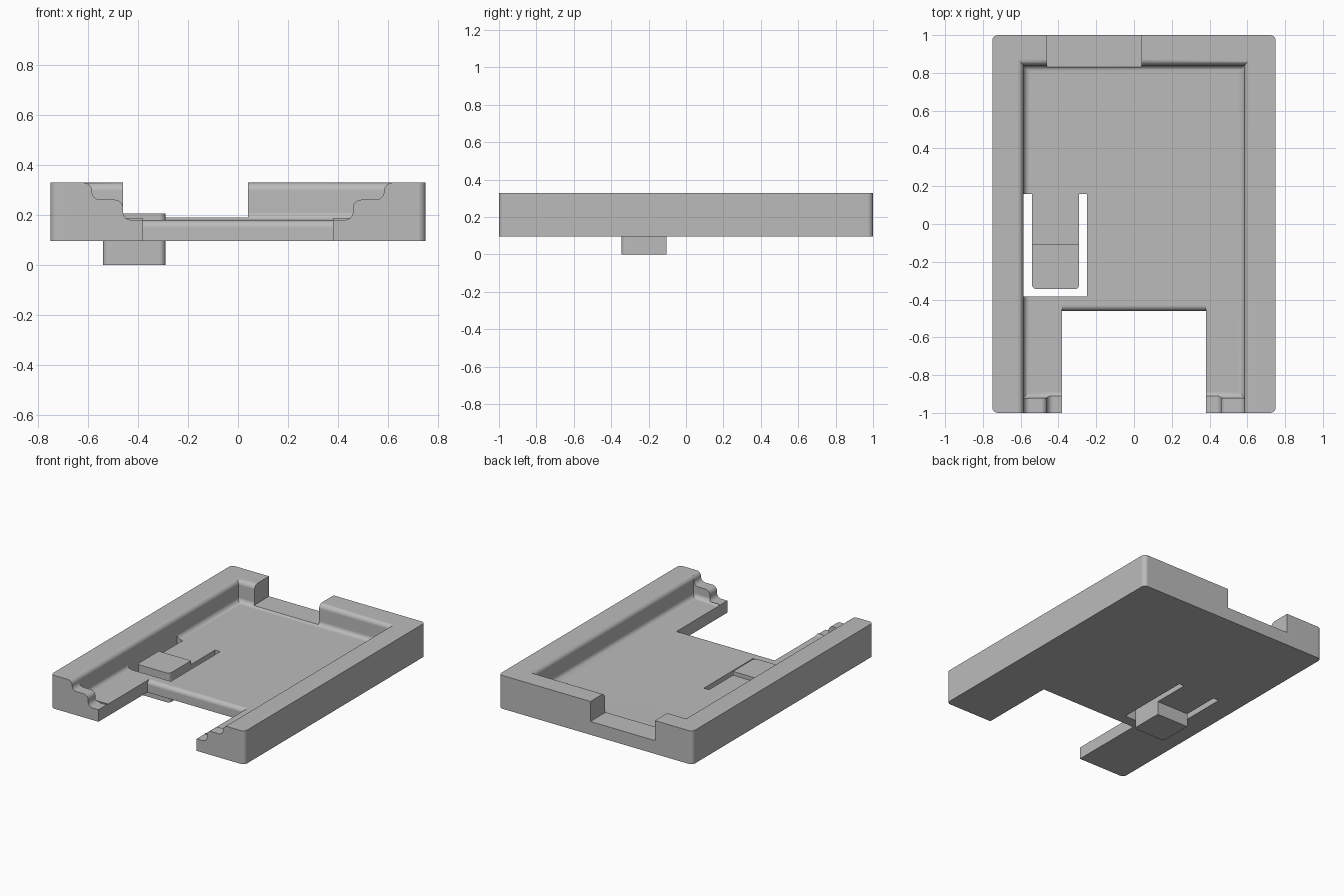
import bpy, bmesh
from math import sin, cos, pi, radians
from mathutils import Vector

if "Cube" in bpy.data.objects:
    bpy.data.objects.remove(bpy.data.objects["Cube"])

BOTTOM, FLOOR, TOP = 0.095, 0.178, 0.328
WALL_X, WALL_Y, LIP_Y = 0.585, 0.84, -0.92
R = 0.033

grey = bpy.data.materials.new("plain grey")
grey.use_nodes = True
colour = (0.5, 0.5, 0.5, 1)
grey.diffuse_color = colour
grey.node_tree.nodes["Principled BSDF"].inputs["Base Color"].default_value = colour


def make_object(name, bm):
    bmesh.ops.recalc_face_normals(bm, faces=bm.faces)
    mesh = bpy.data.meshes.new(name)
    bm.to_mesh(mesh)
    bm.free()
    mesh.materials.append(grey)
    ob = bpy.data.objects.new(name, mesh)
    bpy.context.collection.objects.link(ob)
    return ob


def loft(name, rings):
    """Closed solid through rings of equal point count."""
    bm = bmesh.new()
    rows = [[bm.verts.new(p) for p in ring] for ring in rings]
    n = len(rows[0])
    for a, b in zip(rows, rows[1:]):
        for i in range(n):
            j = (i + 1) % n
            bm.faces.new((a[i], a[j], b[j], b[i]))
    bm.faces.new(rows[0])
    bm.faces.new(rows[-1])
    return make_object(name, bm)


def prism(name, points, axis, start, end):
    """Extrude a 2D outline along x, y or z."""
    def place(p, d):
        v = list(p)
        v.insert("xyz".index(axis), d)
        return Vector(v)
    return loft(name, [[place(p, d) for p in points] for d in (start, end)])


def rect(x0, x1, y0, y1):
    return [(x0, y0), (x1, y0), (x1, y1), (x0, y1)]


def arc(cx, cy, r, a0, a1, steps=8):
    return [(cx + r * cos(radians(a0 + (a1 - a0) * i / steps)),
             cy + r * sin(radians(a0 + (a1 - a0) * i / steps))) for i in range(steps + 1)]


def rounded_rect(x0, x1, y0, y1, r, back=True):
    pts = arc(x0 + r, y0 + r, r, 180, 270) + arc(x1 - r, y0 + r, r, 270, 360)
    if back:
        return pts + arc(x1 - r, y1 - r, r, 0, 90) + arc(x0 + r, y1 - r, r, 90, 180)
    return pts + [(x1, y1), (x0, y1)]


def s_curve(x, low, high):
    """Wall section: concave foot, upright, rounded brow."""
    return arc(x - R, low + R, R, 270, 360) + arc(x + R, high - R, R, 180, 90)


def cut(body, cutter):
    mod = body.modifiers.new("cut", "BOOLEAN")
    mod.operation, mod.solver, mod.object = "DIFFERENCE", "EXACT", cutter
    bpy.context.view_layer.objects.active = body
    bpy.ops.object.modifier_apply(modifier=mod.name)
    bpy.data.objects.remove(cutter)


# Tray body
tray = prism("tray", rounded_rect(-0.75, 0.75, -1, 1, 0.03), "z", BOTTOM, TOP)

# Main recess with curved walls
rings = []
for x, z in s_curve(WALL_X, FLOOR, TOP) + [(WALL_X + R, 0.5)]:
    d = x - WALL_X
    rings.append([(px, py, z) for px, py in rect(-x, x, LIP_Y - d, WALL_Y + d)])
cut(tray, loft("recess_cutter", rings))

# Stepped opening through the front lip
e = 0.001
side = (s_curve(0.46, FLOOR + e, 0.26) + s_curve(WALL_X - e, 0.26, TOP)
        + [(WALL_X + R - e, 0.5)])
cut(tray, prism("front_opening_cutter", side + [(-x, z) for x, z in reversed(side)],
                "y", -1.1, LIP_Y + 0.01))

# Notch in the back wall
cut(tray, prism("back_notch_cutter", rect(-0.46, 0.04, 0.78, 1.1), "z", 0.188, 0.5))

# Front cutout with a rounded floor edge
edge = [(-1.1, 0), (-0.46, 0)] + arc(-0.43, FLOOR - 0.03, 0.03, 180, 90)
cut(tray, prism("front_cutout_cutter", edge + [(-0.43, 0.4), (-1.1, 0.4)], "x", -0.38, 0.38))

# U-shaped slot that frees the spring arm
arm = rounded_rect(-0.54, -0.29, -0.345, 0.16, 0.025, back=False)
arm = arm[:-2]
left, right, near, far = -WALL_X + e, -0.25, -0.385, 0.16
slot = ([(left, far), (left, near), (right, near), (right, far), (-0.29, far)]
        + arm[::-1] + [(-0.54, far)])
cut(tray, prism("slot_cutter", slot, "z", 0, 0.27))

# Push button at the end of the spring arm
button = prism("latch_button", rounded_rect(-0.54, -0.29, -0.345, -0.105, 0.025, back=False),
               "z", 0, 0.205)

# Smooth curves, crisp corners
for ob in (tray, button):
    bpy.ops.object.select_all(action="DESELECT")
    ob.select_set(True)
    bpy.context.view_layer.objects.active = ob
    bpy.ops.object.shade_smooth_by_angle(angle=radians(30))
    mod = ob.modifiers.new("even shading", "WEIGHTED_NORMAL")
    mod.keep_sharp = True
